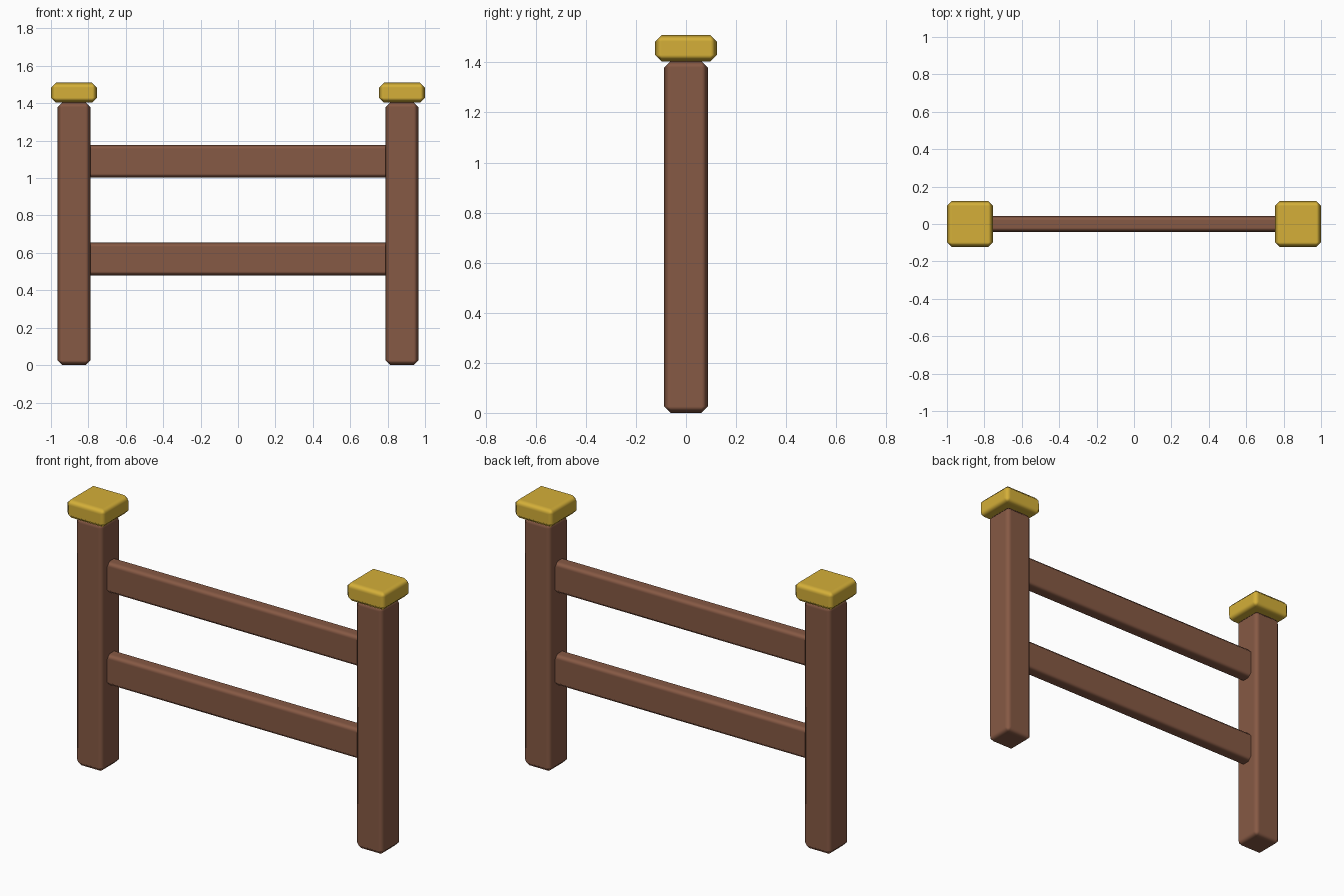
import bpy

if "Cube" in bpy.data.objects:
    bpy.data.objects.remove(bpy.data.objects["Cube"], do_unlink=True)


def make_material(name, rgb):
    mat = bpy.data.materials.new(name)
    mat.use_nodes = True
    mat.diffuse_color = (*rgb, 1)
    mat.node_tree.nodes["Principled BSDF"].inputs["Base Color"].default_value = (*rgb, 1)
    return mat


wood = make_material("brown wood", (0.24, 0.10, 0.058))
gold = make_material("gold", (0.66, 0.43, 0.04))


def soft_box(name, center, size, bevel, mat):
    """Box with chamfered edges, shaded smooth across the chamfers."""
    bpy.ops.mesh.primitive_cube_add(size=1, location=center)
    obj = bpy.context.object
    obj.name = name
    obj.scale = size
    bpy.ops.object.transform_apply(location=False, rotation=False, scale=True)
    obj.data.materials.append(mat)
    bpy.ops.object.shade_smooth()
    mod = obj.modifiers.new("chamfer", "BEVEL")
    mod.width = bevel
    mod.segments = 1
    mod.limit_method = "NONE"
    mod.harden_normals = True
    return obj


POST_X = 0.877

# Posts with their caps
for side, sign in (("left", 1), ("right", -1)):
    x = sign * POST_X
    soft_box(side + "_post", (x, 0, 0.703), (0.175, 0.175, 1.406), 0.026, wood)
    soft_box(side + "_post_cap", (x, 0, 1.457), (0.246, 0.246, 0.106), 0.026, gold)

# Rails, with their ends set into the posts
for name, z in (("lower_rail", 0.567), ("upper_rail", 1.09)):
    soft_box(name, (0, 0, z), (2 * POST_X, 0.084, 0.176), 0.022, wood)
